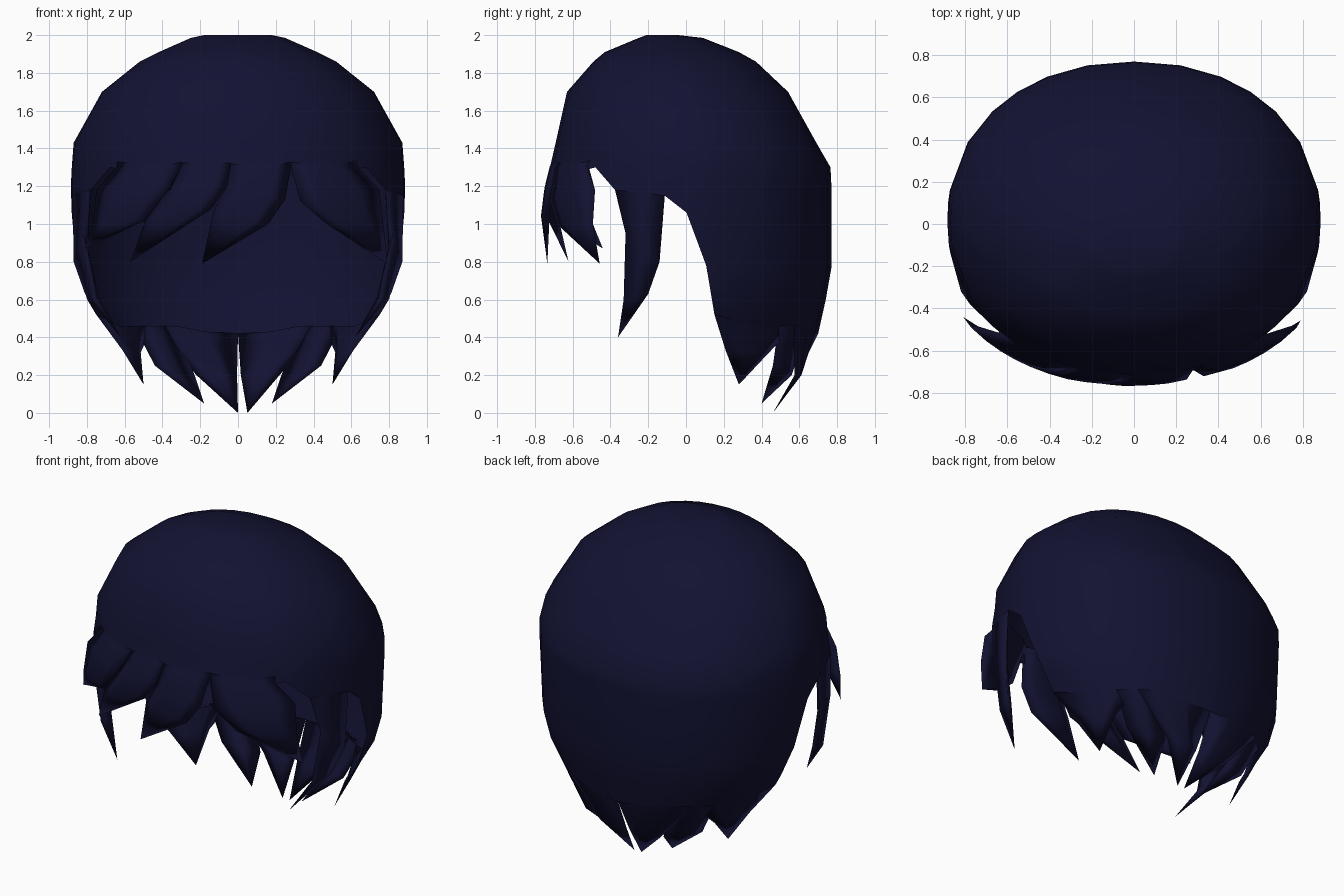
import bpy, bmesh
from math import sin, cos, radians
from mathutils import Vector

if "Cube" in bpy.data.objects:
    bpy.data.objects.remove(bpy.data.objects["Cube"])

mat = bpy.data.materials.new("dark_navy_hair")
mat.diffuse_color = (0.006, 0.006, 0.032, 1)
mat.use_nodes = True
mat.node_tree.nodes["Principled BSDF"].inputs["Base Color"].default_value = mat.diffuse_color

# Head cross-sections: z, half width at back, half width at front, front y, back y
SECTIONS = [
    (2.00, .18, .18, -.21, -.04), (1.985, .25, .25, -.25, .09), (1.91, .42, .42, -.43, .28),
    (1.86, .52, .52, -.49, .37), (1.70, .72, .72, -.63, .54),
    (1.43, .87, .87, -.69, .69), (1.30, .88, .88, -.72, .765), (1.20, .885, .94, -.745, .77),
    (1.05, .88, .97, -.765, .77), (.77, .86, .97, -.74, .77),
    (.60, .81, .97, -.70, .74), (.42, .70, .90, -.70, .70), (0, .42, .80, -.60, .45)]
POW = 2.15


def section(z):
    for a, b in zip(SECTIONS, SECTIONS[1:]):
        if z >= b[0]:
            t = (a[0] - z) / (a[0] - b[0])
            return [p + (q - p) * t for p, q in zip(a[1:], b[1:])]


def on_head(deg, z):
    """Point on the head surface; 0 deg is the front, 180 the back."""
    wb, wf, yf, yb = section(z)
    cy = (yf + yb) / 2
    s, c = sin(radians(deg)), cos(radians(deg))
    e = 2 / POW
    x = abs(s) ** e * (1 if s >= 0 else -1) * wb
    y = cy - abs(c) ** e * (1 if c >= 0 else -1) * (yb - yf) / 2
    return Vector((x, y, z))


def on_front(x, z, lift=.003):
    """Point on the fringe surface for a front-view position."""
    wb, wf, yf, yb = section(z)
    cy = (yf + yb) / 2
    k = max(0, 1 - abs(x / wf) ** POW) ** (1 / POW)
    return Vector((x, cy - (cy - yf) * k - lift, z))


def make(name, grid, close=False, depth=0):
    """Skin a grid of points; depth adds a bulged inner side, as on a lock."""
    bm = bmesh.new()

    def skin(pts, inward):
        rows = [[bm.verts.new(p) for p in r] for r in pts]
        n = len(rows[0])
        faces = []
        for a, b in zip(rows, rows[1:]):
            for i in range(n if close else n - 1):
                j = (i + 1) % n
                faces.append(bm.faces.new((a[i], a[j], b[j], b[i])))
        if close:
            faces.append(bm.faces.new(rows[0]))
        for f in faces:
            f.smooth = True
            f.normal_update()
            out = f.normal.dot(f.calc_center_median() - Vector((0, 0, .95))) > 0
            if out == inward:
                f.normal_flip()

    skin(grid, False)
    if depth:
        inner = [[p - Vector((p.x, p.y, 0)).normalized() * depth
                  if 0 < i < len(r) - 1 and r is not grid[-1] else p
                  for i, p in enumerate(r)] for r in grid]
        skin(inner, True)
    bmesh.ops.remove_doubles(bm, verts=bm.verts, dist=.0005)
    me = bpy.data.meshes.new(name)
    bm.to_mesh(me)
    bm.free()
    me.materials.append(mat)
    ob = bpy.data.objects.new(name, me)
    bpy.context.collection.objects.link(ob)


def blend(a, b, n):
    return [a.lerp(b, i / n) for i in range(n + 1)]


# Cap: the hem height varies around the head
RIM = [(0, 1.27), (12, 1.27), (24, 1.25), (36, 1.27), (49, 1.3), (61, 1.18), (82, 1.15),
       (90, 1.06), (96, .78), (100, .52), (118, .46), (132, .46), (143, .46),
       (154, .46), (167, .43), (180, .42)]
full = RIM + [(-d, z) for d, z in RIM[-2:0:-1]]
levels = [s[0] for s in SECTIONS[:-1]]
make("hair_cap", [[on_head(d, max(z, rim)) for d, rim in full] for z in levels], True)

# Fringe: left edge, right edge and tip in the front view; top row tucks under the cap
FRINGE = [
    ([(-.64, 1.34), (-.75, 1.18), (-.77, 1.0)], [(-.30, 1.31), (-.36, 1.18), (-.49, 1.02)], (-.81, .87)),
    ([(-.30, 1.31), (-.37, 1.18), (-.49, 1.02)], [(-.04, 1.31), (-.06, 1.2), (-.14, 1.08)], (-.57, .80)),
    ([(-.04, 1.31), (-.06, 1.2), (-.13, 1.07)], [(.28, 1.31), (.25, 1.13), (.16, 1.0)], (-.19, .79)),
    ([(.28, 1.31), (.33, 1.12), (.47, 1.0)], [(.63, 1.33), (.75, 1.18), (.77, 1.0)], (.79, .79))]
for k, (L, R, tip) in enumerate(FRINGE):
    grid = [[on_front(L[0][0] + (R[0][0] - L[0][0]) * i / 4, 1.36, -.015) for i in range(5)]]
    for l, r in zip(L, R):
        grid.append([on_front(l[0] + (r[0] - l[0]) * i / 4, min(1.305, l[1] + (r[1] - l[1]) * i / 4))
                     for i in range(5)])
    make(f"fringe_lock_{k + 1}", grid + [[on_front(*tip)] * 5], depth=.04)

# Mirrored side and back locks
for s, side in ((1, "right"), (-1, "left")):
    def m(x, y, z):
        return Vector((s * x, y, z))

    def rim(deg):
        return on_head(s * deg, dict(RIM)[deg])

    edges = [(rim(61), rim(82)), (m(.82, -.32, .95), m(.87, -.14, .8)),
             (m(.76, -.33, .6), m(.81, -.20, .63)), (m(.62, -.36, .4), m(.62, -.36, .4))]
    make(f"sideburn_{side}", [blend(a, b, 2) for a, b in edges], depth=.05)

    # Each back lock hangs from a span of the hem; neighbours overlap
    def back(name, degs, mids, tip):
        n = len(degs) - 1
        mid = blend(m(*mids[0]), m(*mids[1]), n)
        mid = [p + m(.012, .03, 0) * sin(3.14159 * i / n) for i, p in enumerate(mid)]
        make(f"{name}_{side}", [[rim(d) for d in degs], mid, [Vector(tip)] * (n + 1)], depth=.03)

    back("back_outer_lock", (100, 118, 132, 143), ((.61, .21, .33), (.515, .44, .32)), m(.5, .28, .15))
    back("back_middle_lock", (132, 143, 154), ((.44, .46, .25), (.23, .56, .2)), m(.18, .40, .05))
    back("back_centre_lock", (143, 154, 167, 180),
         ((.22, .575, .2), (.015 if s > 0 else .005, .59, .2)), (.025 + s * .025, .46, 0))
